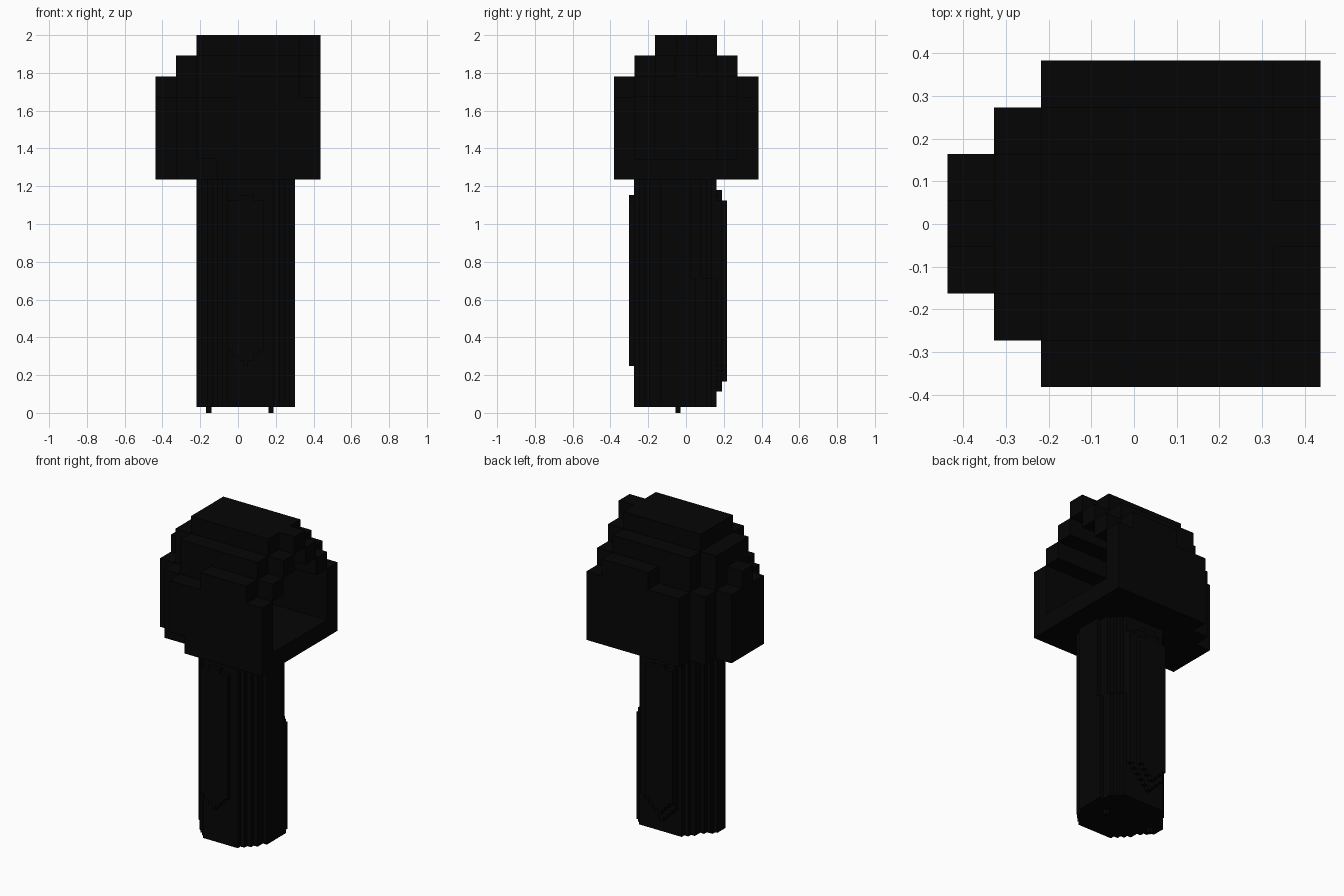
import bpy, bmesh, math

cube = bpy.data.objects.get("Cube")
if cube:
    bpy.data.objects.remove(cube, do_unlink=True)

black = bpy.data.materials.new("soft_black")
black.use_nodes = True
colour = (0.0016, 0.0016, 0.0016, 1)
black.diffuse_color = colour
black.node_tree.nodes["Principled BSDF"].inputs["Base Color"].default_value = colour


def block_mesh(name, cells, origin, size):
    """Skin a set of grid cells with outer faces only, then merge flat areas."""
    bm = bmesh.new()
    verts = {}

    def vert(key):
        if key not in verts:
            verts[key] = bm.verts.new([origin[a] + key[a] * size[a] for a in range(3)])
        return verts[key]

    for cell in cells:
        for axis in range(3):
            u, v = (axis + 1) % 3, (axis + 2) % 3
            for side in (0, 1):
                near = list(cell)
                near[axis] += 1 if side else -1
                if tuple(near) in cells:
                    continue
                ring = []
                for du, dv in ((0, 0), (1, 0), (1, 1), (0, 1)):
                    key = list(cell)
                    key[axis] += side
                    key[u] += du
                    key[v] += dv
                    ring.append(vert(tuple(key)))
                bm.faces.new(ring if side else ring[::-1])
    bmesh.ops.dissolve_limit(bm, angle_limit=math.radians(1),
                             verts=bm.verts[:], edges=bm.edges[:])
    mesh = bpy.data.meshes.new(name)
    bm.to_mesh(mesh)
    bm.free()
    mesh.materials.append(black)
    obj = bpy.data.objects.new(name, mesh)
    bpy.context.collection.objects.link(obj)


# Hood: column heights by distance from the back (i) and from the middle (w)
def hood_height(i, w):
    if i == 0:
        return (5, 4, 0, 0)[w]
    if i == 1:
        return (6, 6, 4, 0)[w]
    if i == 7:
        return (7, 6, 5, 4)[w]          # pointed rim
    return (7, 7, 6, 5 if i >= 4 else 4)[w]


def in_hollow(i, w, k):
    if i == 0 or w == 3 or k == 0:
        return False
    if i == 1:
        return w <= 1 and k <= 3
    return k <= (5, 4, 3)[w]


hood = set()
for i in range(8):
    for j in range(7):
        w = abs(j - 3)
        start = 1 if (i, j) == (2, 0) else 0    # single notch in the lower edge
        for k in range(start, hood_height(i, w)):
            if not in_hollow(i, w, k):
                hood.add((i, j, k))
block_mesh("hood", hood, (-0.437, -0.382, 1.235), (0.10925, 0.10925, 0.10929))

# Robe: fine-stepped round column with raised front and back folds
LAYERS = 44
fold_range = {0: (8, 41), 17: (3, 42), 18: (5, 40)}
robe = set()
for i in range(19):
    for j in range(19):
        dx, dy = i - 9, j - 9
        if dx * dx + dy * dy > 9.5 ** 2 or -0.8 * dx + 0.6 * abs(dy) > 7.9:
            continue
        low, high = fold_range.get(j, (0, LAYERS))
        if j in fold_range:
            low += abs(dx)               # folds end in a rounded hem
            high -= abs(dx) // 2
        if 0.8 * dx + 0.6 * dy > 8.9:
            high = min(high, 25)         # lower fold on the open side
        for k in range(low, high):
            robe.add((i, j, k))
block_mesh("robe", robe, (-0.22, -0.302, 0.03), (0.0274, 0.0273, 1.205 / LAYERS))

# Two tiny feet
for side, x in (("right", -0.155), ("left", 0.175)):
    block_mesh(side + "_foot", {(0, 0, 0)}, (x - 0.0135, -0.056, 0), (0.027, 0.027, 0.03))
